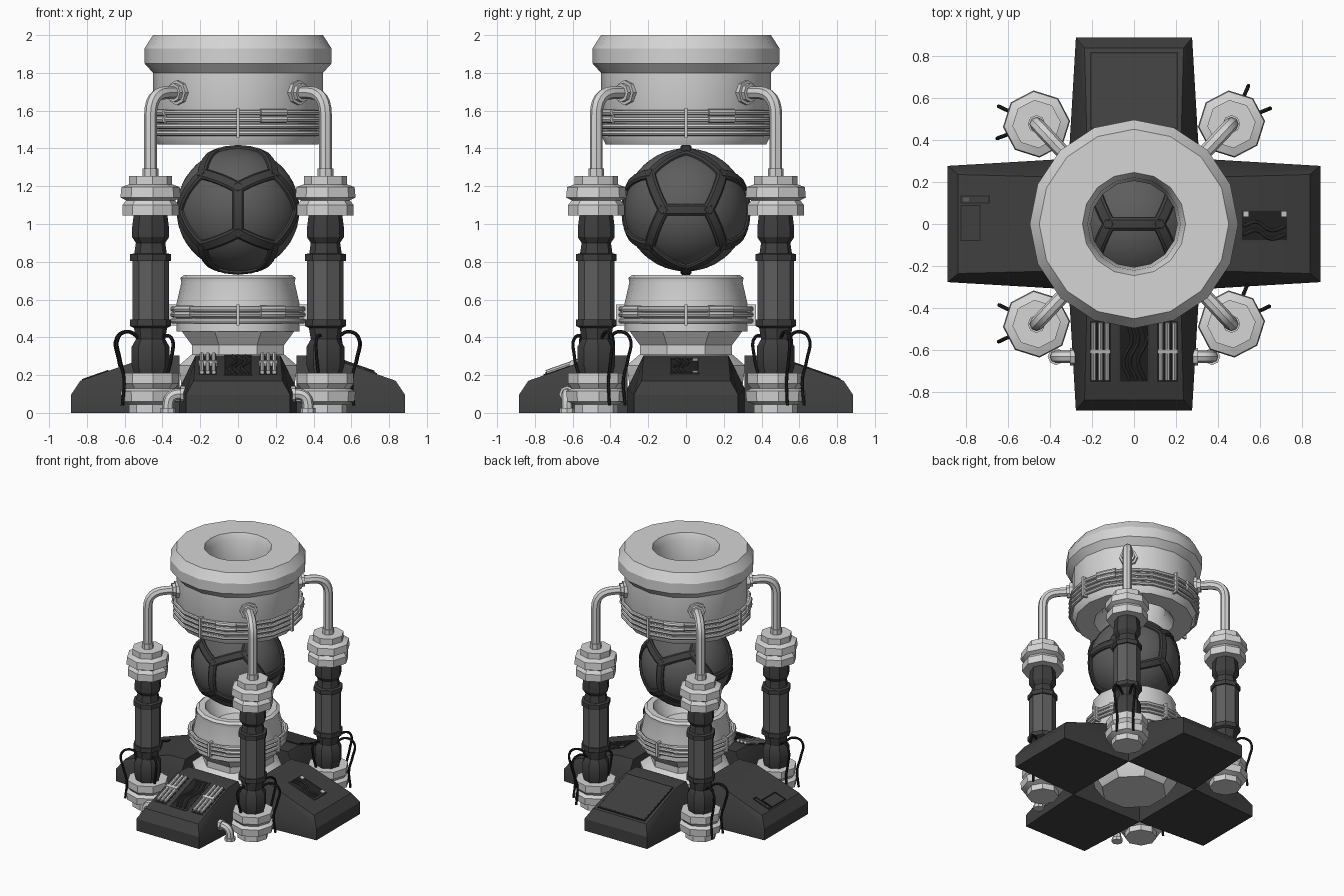
import bpy, bmesh
from math import sin, cos, pi, radians
from mathutils import Vector, Matrix

if "Cube" in bpy.data.objects:
    bpy.data.objects.remove(bpy.data.objects["Cube"])


def material(name, v):
    m = bpy.data.materials.new(name)
    m.use_nodes = True
    m.diffuse_color = (v, v, v, 1)
    m.node_tree.nodes["Principled BSDF"].inputs["Base Color"].default_value = (v, v, v, 1)
    return m


LIGHT = material("light grey", 0.66)
MID = material("mid grey", 0.11)
DARK = material("dark grey", 0.05)
BLACK = material("near black", 0.018)
made = []


def add(name, bm, mat):
    bmesh.ops.recalc_face_normals(bm, faces=bm.faces[:])
    me = bpy.data.meshes.new(name)
    bm.to_mesh(me)
    bm.free()
    me.materials.append(mat)
    ob = bpy.data.objects.new(name, me)
    bpy.context.collection.objects.link(ob)
    made.append(ob)
    return ob


def lathe(name, profile, segs, mat, at=(0, 0), turn=0.0, loop=False):
    """Spin an (r, z) profile around a vertical axis."""
    bm = bmesh.new()
    rings = []
    for i in range(segs):
        a = 2 * pi * i / segs + turn
        rings.append([bm.verts.new((at[0] + r * cos(a), at[1] + r * sin(a), z)) for r, z in profile])
    n = len(profile)
    for i in range(segs):
        a, b = rings[i], rings[(i + 1) % segs]
        for j in range(n if loop else n - 1):
            k = (j + 1) % n
            bm.faces.new((a[j], b[j], b[k], a[k]))
    bmesh.ops.remove_doubles(bm, verts=bm.verts[:], dist=1e-5)
    return add(name, bm, mat)


def hull(name, pts, mat):
    bm = bmesh.new()
    for p in pts:
        bm.verts.new(p)
    bmesh.ops.convex_hull(bm, input=bm.verts[:])
    bmesh.ops.dissolve_limit(bm, angle_limit=0.01, verts=bm.verts[:], edges=bm.edges[:])
    return add(name, bm, mat)


def tube(name, pts, rad, mat, soft=False):
    cu = bpy.data.curves.new(name, 'CURVE')
    cu.dimensions = '3D'
    cu.bevel_depth, cu.bevel_resolution, cu.use_fill_caps = rad, 2, True
    cu.resolution_u = 5
    sp = cu.splines.new('BEZIER' if soft else 'POLY')
    items = sp.bezier_points if soft else sp.points
    items.add(len(pts) - 1)
    for it, p in zip(items, pts):
        if soft:
            it.co = p
            it.handle_left_type = it.handle_right_type = 'AUTO'
        else:
            it.co = (*p, 1)
    ob = bpy.data.objects.new(name, cu)
    cu.materials.append(mat)
    bpy.context.collection.objects.link(ob)
    bpy.ops.object.select_all(action='DESELECT')
    ob.select_set(True)
    bpy.context.view_layer.objects.active = ob
    bpy.ops.object.convert(target='MESH')
    made.append(bpy.context.view_layer.objects.active)


def elbow(p0, corner, p1, bend):
    """Straight, rounded corner, straight."""
    p0, c, p1 = Vector(p0), Vector(corner), Vector(p1)
    a = c + (p0 - c).normalized() * bend
    b = c + (p1 - c).normalized() * bend
    arc = [a * (1 - t) ** 2 + c * 2 * t * (1 - t) + b * t * t for t in [i / 6 for i in range(7)]]
    return [p0] + arc + [p1]


def polar(r, a, z):
    return Vector((r * cos(a), r * sin(a), z))


# Upper ring housing and lower pedestal
lathe("upper_ring", [(0.245, 2.0), (0.45, 2.0), (0.495, 1.93), (0.495, 1.85), (0.45, 1.80), (0.45, 1.47),
                     (0.425, 1.42), (0.29, 1.42), (0.23, 1.5), (0.205, 1.75), (0.22, 1.95)], 16, LIGHT, loop=True)
lathe("pedestal_bowl", [(0, 0.58), (0.16, 0.6), (0.225, 0.69), (0.24, 0.73), (0.285, 0.73), (0.305, 0.715),
                        (0.3, 0.69), (0.325, 0.58), (0.325, 0.43), (0, 0.43)], 16, LIGHT)
lathe("pedestal_foot", [(0, 0), (0.24, 0), (0.32, 0.12), (0.34, 0.25), (0.265, 0.31), (0.265, 0.36),
                        (0.325, 0.435), (0, 0.435)], 8, LIGHT, turn=pi / 8)


# Hoops with clamps and sleeves
def hoops(name, r, heights):
    t = 0.014
    for z in heights:
        lathe(name + "_hoop", [(r + t * cos(k * pi / 4), z + t * sin(k * pi / 4)) for k in range(8)],
              16, LIGHT, loop=True)
    for q in range(4):
        a = q * pi / 2
        hull(name + "_clamp", [polar(rr, a + s * 0.008 / r, z) for rr in (r - 0.03, r + 0.025) for s in (-1, 1)
                               for z in (min(heights) - 0.025, max(heights) + 0.025)], LIGHT)
        for z in heights[:2]:
            tube(name + "_sleeve", [polar(r, a + (0.12 + 0.1 * i) / r, z) for i in (0, 0.5, 1, 1.5)], 0.019, LIGHT)


hoops("upper", 0.462, (1.59, 1.553, 1.517, 1.48))
hoops("lower", 0.345, (0.55, 0.52, 0.487))

# Core ball: smooth panels with raised bands on twelve-sided edges
centre = Vector((0, 0, 1.075))
bm = bmesh.new()
bmesh.ops.create_icosphere(bm, subdivisions=4, radius=0.326, matrix=Matrix.Translation(centre))
add("core_panels", bm, MID)
phi = (1 + 5 ** 0.5) / 2
corners = [Vector((x, y, z)) for x in (-1, 1) for y in (-1, 1) for z in (-1, 1)]
for s in (-phi, phi):
    for u in (-1 / phi, 1 / phi):
        corners += [Vector((0, s, u)), Vector((u, 0, s)), Vector((s, u, 0))]
bm = bmesh.new()
for i, p in enumerate(corners):
    for q in corners[:i]:
        if (p - q).length > 1.3:
            continue
        side = p.cross(q).normalized()
        prev = None
        for k in range(5):
            t = -0.06 + 1.12 * k / 4
            d = p.lerp(q, t).normalized()
            row = [bm.verts.new(centre + d * r + side * w) for r, w in
                   ((0.3, -0.03), (0.335, -0.03), (0.344, -0.02), (0.344, 0.02), (0.335, 0.03), (0.3, 0.03))]
            if prev:
                for j in range(5):
                    bm.faces.new((prev[j], prev[j + 1], row[j + 1], row[j]))
            if k in (0, 4):
                bm.faces.new(row)
            prev = row
add("core_bands", bm, DARK)

# Four columns with caps, overhead pipes and loose cables
cap = [(0, 0), (0.115, 0), (0.115, 0.045), (0.155, 0.06), (0.16, 0.115), (0.13, 0.13), (0.15, 0.155),
       (0.15, 0.21), (0, 0.21)]
low = [(0.085, 0.2), (0.1, 0.25), (0.1, 0.35), (0.078, 0.39), (0.088, 0.45), (0.108, 0.46), (0.108, 0.495), (0, 0.495)]
high = [(0, 0.805), (0.108, 0.805), (0.108, 0.84), (0.086, 0.845), (0.078, 0.9), (0.098, 0.93), (0.098, 0.98),
        (0.088, 1.06)]
cable_angles = {(-1, 1): (155, 200), (1, 1): (66, 22), (1, -1): (68, 25), (-1, -1): (153, 205)}
turn = radians(5)
for (sx, sy), angles in cable_angles.items():
    x, y = 0.463 * sx, 0.475 * sy
    at = (x, y)
    lathe("column_base", cap, 8, LIGHT, at, turn)
    lathe("column_cap", [(r, 1.255 - z) for r, z in cap], 8, LIGHT, at, turn)
    lathe("column_lower_joint", low, 8, DARK, at, turn)
    lathe("column_upper_joint", high, 8, DARK, at, turn)
    lathe("column_shaft", [(0.097, 0.49), (0.097, 0.81)], 8, MID, at, turn)
    inward = Vector((sx, sy, 0)).normalized()
    tube("overhead_pipe", elbow((x, y, 1.24), (x, y, 1.695), inward * 0.4 + Vector((0, 0, 1.695)), 0.12), 0.034, LIGHT)
    tube("pipe_collar", [(x, y, 1.25), (x, y, 1.295)], 0.042, LIGHT)
    for r0, r1, rad in ((0.42, 0.462, 0.066), (0.46, 0.485, 0.05)):
        tube("pipe_flange", [inward * r + Vector((0, 0, 1.695)) for r in (r0, r1)], rad, LIGHT)
    for a in angles:
        tube("loose_cable", [Vector((x, y, 0)) + polar(r, radians(a), z) for r, z in
                             ((0.07, 0.4), (0.13, 0.43), (0.19, 0.4), (0.18, 0.28), (0.155, 0.18), (0.165, 0.04))],
             0.009, BLACK, True)
    # Short cable hanging against the lower joint
    a = radians(angles[0] + 180)
    tube("joint_cable", [Vector((x, y, 0)) + polar(r, a, z) for r, z in
                         ((0.07, 0.41), (0.12, 0.4), (0.125, 0.3), (0.1, 0.2))], 0.009, BLACK, True)

# Four sloped feet
foot = [(0.276, 0.885, 0), (0.31, 0.31, 0), (0.276, 0.885, 0.095), (0.31, 0.31, 0.13),
        (0.235, 0.835, 0.17), (0.225, 0.45, 0.305), (0.22, 0.31, 0.305)]


def spot(quarter, w, d, h):
    """Point on a foot's slope: across, outward, lift."""
    z = 0.17 + (0.835 - d) * 0.35 + h
    return Matrix.Rotation(quarter * pi / 2, 3, 'Z') @ Vector((w, -d, z))


def plate(name, q, w0, w1, d0, d1, h, mat):
    hull(name, [spot(q, w, d, k) for w in (w0, w1) for d in (d0, d1) for k in (-0.004, h)], mat)


def frame(name, q, w0, w1, d0, d1, mat, t=0.008):
    for box in ((w0, w0 + t, d0, d1), (w1 - t, w1, d0, d1), (w0, w1, d0, d0 + t), (w0, w1, d1 - t, d1)):
        plate(name, q, *box, 0.006, mat)


for q in range(4):
    rot = Matrix.Rotation(q * pi / 2, 3, 'Z')
    hull("foot", [rot @ Vector((s * w, -d, z)) for s in (-1, 1) for w, d, z in foot], DARK)

# Front foot: hose bundles, cable bay and side elbows
plate("front_bay", 0, -0.07, 0.07, 0.46, 0.75, 0.002, BLACK)
frame("front_bay_rim", 0, -0.075, 0.075, 0.455, 0.755, DARK)
for w in (-0.03, 0.0, 0.04):
    tube("bay_cable", [spot(0, w + o, d, 0.006) for o, d in ((0, 0.47), (0.02, 0.55), (-0.02, 0.65), (0.01, 0.74))],
         0.008, DARK, True)
for s in (-1, 1):
    plate("hose_bed", 0, s * 0.11, s * 0.21, 0.46, 0.75, 0.002, BLACK)
    for w in (0.128, 0.16, 0.192):
        tube("hose", [spot(0, s * w, d, 0.012) for d in (0.47, 0.74)], 0.012, LIGHT)
    plate("hose_clamp", 0, s * 0.112, s * 0.208, 0.595, 0.615, 0.027, LIGHT)
    tube("side_elbow", elbow((s * 0.27, -0.63, 0.1), (s * 0.37, -0.63, 0.1), (s * 0.37, -0.63, 0), 0.06), 0.03, LIGHT)
    tube("elbow_flange", [(s * 0.28, -0.63, 0.1), (s * 0.305, -0.63, 0.1)], 0.042, LIGHT)
    tube("elbow_foot", [(s * 0.37, -0.63, 0), (s * 0.37, -0.63, 0.025)], 0.04, LIGHT)

# Foot on the model's left: open cable bay
plate("side_bay", 1, -0.08, 0.065, 0.51, 0.73, 0.002, BLACK)
frame("side_bay_rim", 1, -0.085, 0.07, 0.505, 0.735, DARK)
for d in (0.52, 0.7):
    plate("bay_connector", 1, 0.035, 0.06, d, d + 0.025, 0.008, LIGHT)
for w in (-0.05, -0.01):
    tube("side_bay_cable", [spot(1, w + o, d, 0.006) for o, d in ((0, 0.52), (0.02, 0.58), (-0.02, 0.65), (0, 0.72))],
         0.008, DARK, True)

# Back foot: raised cover; right foot: hatch and handle bar
plate("back_cover", 2, -0.2, 0.2, 0.46, 0.81, 0.007, DARK)
frame("back_cover_rim", 2, -0.208, 0.208, 0.452, 0.818, BLACK, 0.007)
frame("hatch_rim", 3, -0.09, 0.08, 0.73, 0.825, BLACK, 0.005)
frame("handle_rim", 3, -0.135, -0.098, 0.685, 0.825, BLACK, 0.005)
plate("handle_tag", 3, -0.125, -0.108, 0.785, 0.81, 0.005, MID)

# Smooth round parts, keep hard edges
bpy.ops.object.select_all(action='DESELECT')
for ob in made:
    ob.select_set(True)
bpy.context.view_layer.objects.active = made[0]
bpy.ops.object.shade_smooth_by_angle(angle=radians(31))
